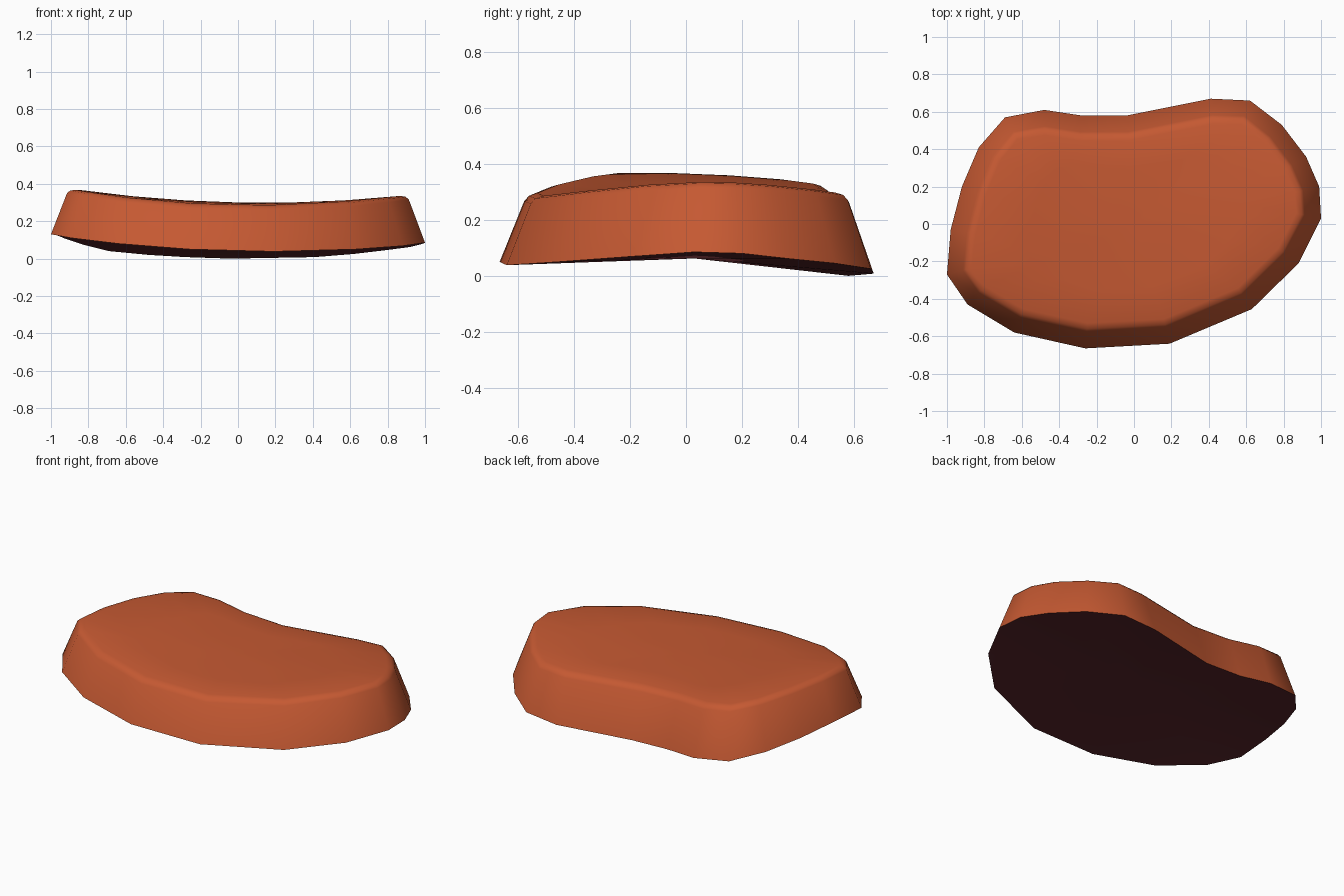
import bpy, bmesh
from mathutils import Vector

if "Cube" in bpy.data.objects:
    bpy.data.objects.remove(bpy.data.objects["Cube"])

def material(name, rgb):
    m = bpy.data.materials.new(name)
    m.diffuse_color = (*rgb, 1)
    m.use_nodes = True
    m.node_tree.nodes["Principled BSDF"].inputs["Base Color"].default_value = m.diffuse_color
    return m

# footprint corners, counter-clockwise: x, y, height of the bottom edge
OUTLINE = [(-1, -.27, .13), (-.89, -.43, .11), (-.64, -.58, .08), (-.26, -.665, .05),
           (.19, -.64, .038), (.63, -.455, .05), (.88, -.21, .068), (1, .03, .085),
           (.99, .2, .08), (.92, .36, .062), (.79, .53, .045), (.62, .66, .025),
           (.41, .67, .008), (-.04, .58, 0), (-.28, .58, .008), (-.48, .61, .02),
           (-.69, .57, .04), (-.83, .41, .075), (-.92, .2, .105), (-.98, -.03, .13)]
N = len(OUTLINE)

def top_height(x, y):
    return .30 + .07 * x * x - .02 * x - .05 * y * y

def inset(d):
    # footprint moved inwards by d
    pts = [Vector(p[:2]) for p in OUTLINE]
    out = []
    for i, p in enumerate(pts):
        a, b = (p - pts[i - 1]).normalized(), (pts[(i + 1) % N] - p).normalized()
        n = (Vector((-a.y, a.x)) + Vector((-b.y, b.x))).normalized()
        out.append(p + n * d)
    return out

bm = bmesh.new()
rings = [[bm.verts.new(p) for p in OUTLINE]]
# rim, rounded shoulder, then the dished top
for d, drop in ((.088, .026), (.105, .008), (.135, 0)):
    rings.append([bm.verts.new((p.x, p.y, top_height(p.x, p.y) - drop)) for p in inset(d)])
for s in (.66, .33):
    rings.append([bm.verts.new((p.x * s, p.y * s, top_height(p.x * s, p.y * s)))
                  for p in inset(.135)])
for lo, hi in zip(rings, rings[1:]):
    for i in range(N):
        j = (i + 1) % N
        bm.faces.new((lo[i], lo[j], hi[j], hi[i]))
top = bm.verts.new((0, 0, .30))
base = bm.verts.new((0, .03, .062))
for i in range(N):
    j = (i + 1) % N
    bm.faces.new((rings[-1][i], rings[-1][j], top))
    # hollow underside
    bm.faces.new((rings[0][j], rings[0][i], base)).material_index = 1
for f in bm.faces:
    f.smooth = True
for i in range(N):
    bm.edges.get((rings[0][i], rings[0][(i + 1) % N])).smooth = False

mesh = bpy.data.meshes.new("curved_slab")
bm.to_mesh(mesh)
bm.free()
mesh.materials.append(material("burnt orange", (.56, .10, .032)))
mesh.materials.append(material("dark maroon", (.10, .019, .024)))
bpy.context.collection.objects.link(bpy.data.objects.new("curved_slab", mesh))
